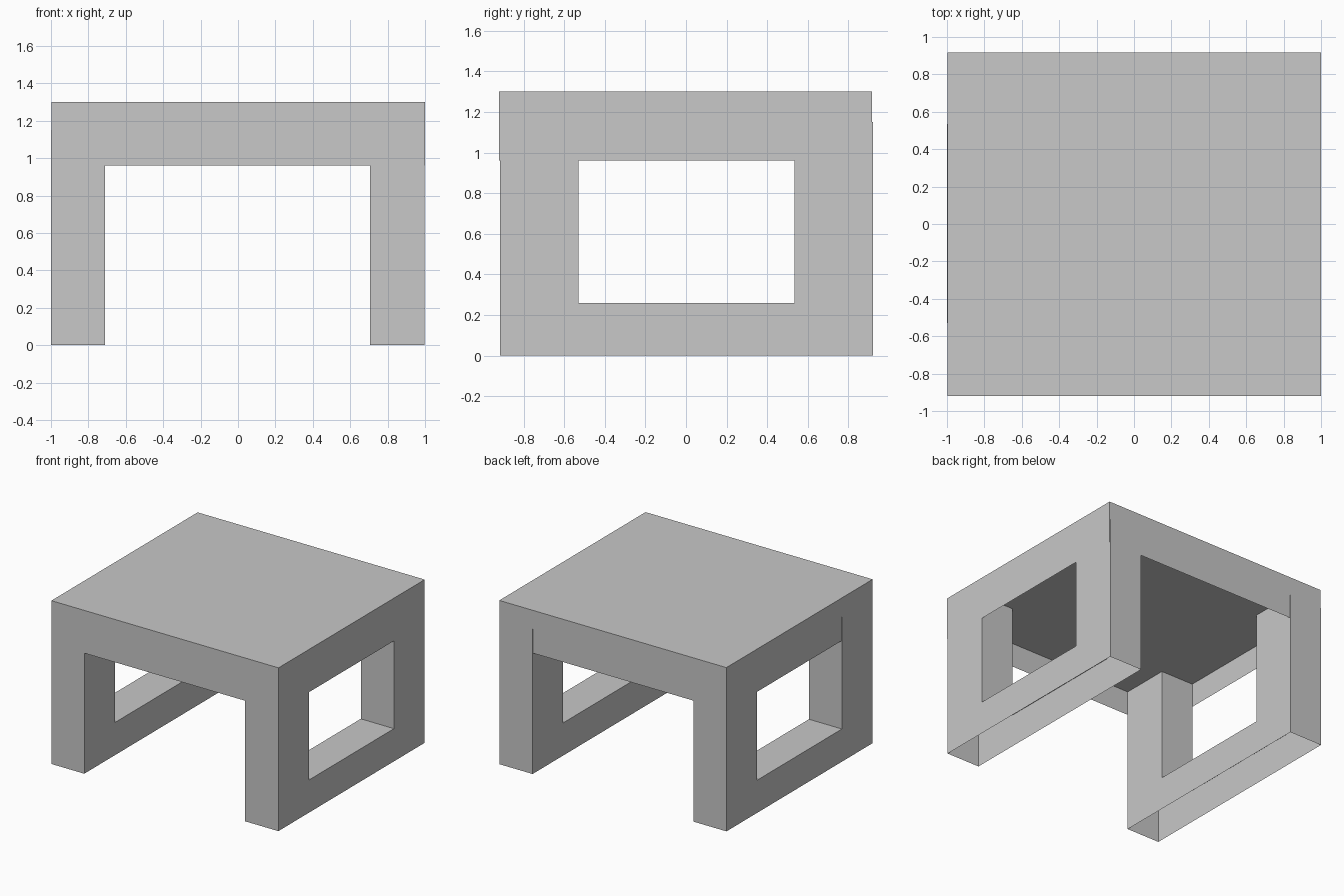
import bpy
import bmesh

default = bpy.data.objects.get("Cube")
if default:
    bpy.data.objects.remove(default, do_unlink=True)

# Single flat material
GREY = (0.58, 0.58, 0.58, 1)
grey = bpy.data.materials.new("plain grey")
grey.use_nodes = True
grey.diffuse_color = GREY
grey.node_tree.nodes["Principled BSDF"].inputs["Base Color"].default_value = GREY

FRONT, BACK = -0.92, 0.92
SKIRT_BOTTOM, CEILING, TOP = 0.96, 1.15, 1.30
OPEN_FRONT, OPEN_BACK, RAIL_TOP = -0.53, 0.535, 0.26
GAP = 0.003  # keeps the overlapping skirt and frame sheets apart


def extrude_shell(name, profile, x_start, x_end, open_heights):
    """Extrude a (y, z) outline along x, leaving level faces at some heights open."""
    bm = bmesh.new()
    face = bm.faces.new([bm.verts.new((x_start, y, z)) for y, z in profile])
    extruded = bmesh.ops.extrude_face_region(bm, geom=[face], use_keep_orig=True)
    verts = [v for v in extruded["geom"] if isinstance(v, bmesh.types.BMVert)]
    bmesh.ops.translate(bm, verts=verts, vec=(x_end - x_start, 0, 0))
    bmesh.ops.recalc_face_normals(bm, faces=bm.faces)
    holes = [f for f in bm.faces
             if any(all(abs(v.co.z - h) < 1e-4 for v in f.verts) for h in open_heights)]
    bmesh.ops.delete(bm, geom=holes, context="FACES")
    mesh = bpy.data.meshes.new(name)
    bm.to_mesh(mesh)
    bm.free()
    mesh.materials.append(grey)
    obj = bpy.data.objects.new(name, mesh)
    bpy.context.collection.objects.link(obj)


# Table top: flat top with a sheet skirt, open underneath
skirt = [(FRONT, SKIRT_BOTTOM), (BACK - GAP, SKIRT_BOTTOM),
         (BACK - GAP, TOP), (FRONT, TOP)]
extrude_shell("table_top", skirt, -1 + GAP, 1, [SKIRT_BOTTOM])

# Recessed underside of the top
bpy.ops.mesh.primitive_plane_add(size=2, location=(0, 0, CEILING), rotation=(3.14159, 0, 0))
underside = bpy.context.object
underside.name = "top_underside"
underside.scale = (1 - GAP, BACK - GAP, 1)
underside.data.materials.append(grey)

# Hollow side frames: two posts joined by a floor rail, open below and above
frame = [(FRONT + GAP, 0), (BACK, 0), (BACK, CEILING), (OPEN_BACK, CEILING),
         (OPEN_BACK, RAIL_TOP), (OPEN_FRONT, RAIL_TOP),
         (OPEN_FRONT, CEILING), (FRONT + GAP, CEILING)]
for name, outer, inner in (("right_side_frame", -1, -0.71),
                           ("left_side_frame", 1 - GAP, 0.705)):
    extrude_shell(name, frame, outer, inner, [0, CEILING])
